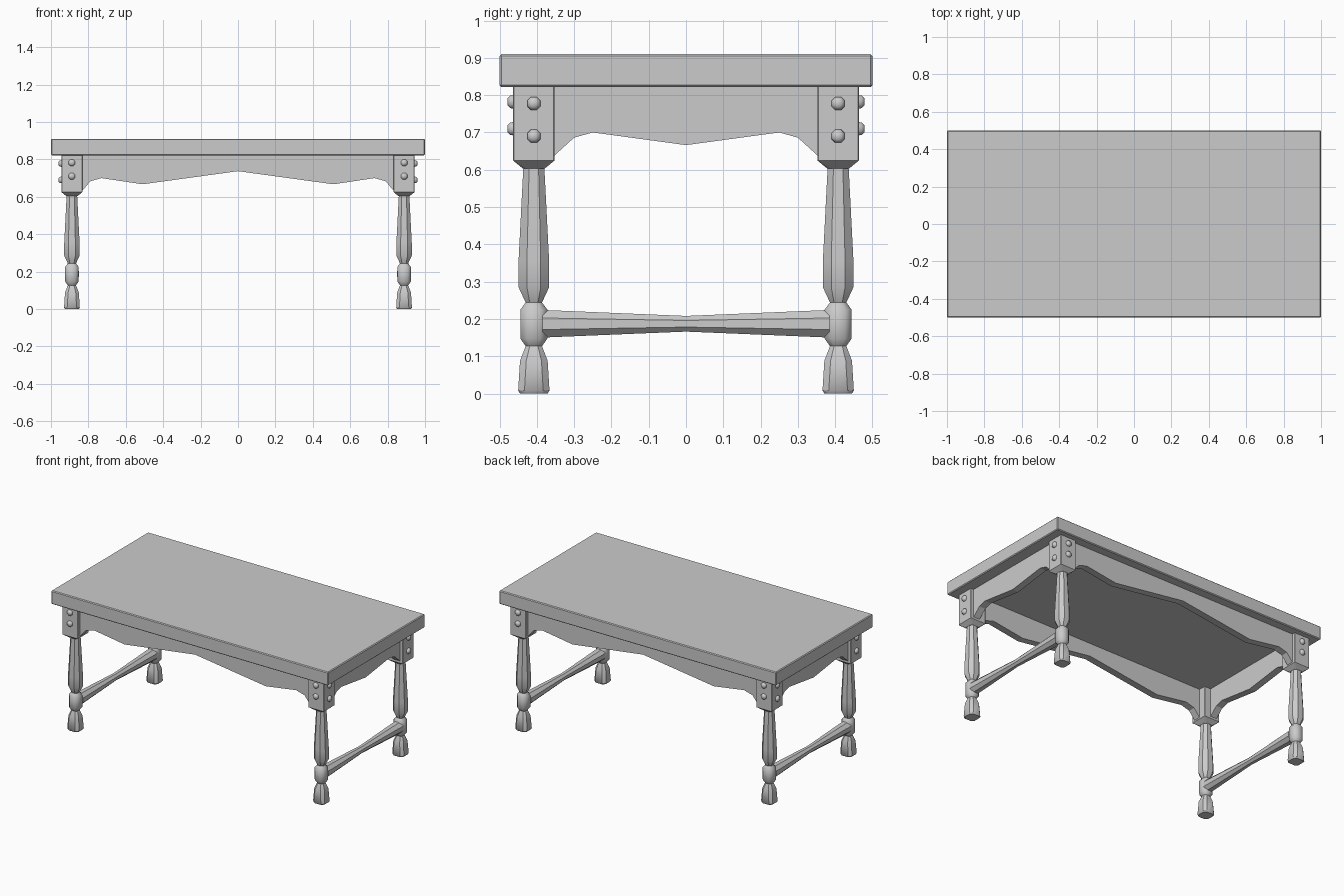
import bpy, bmesh, math
from mathutils import Matrix, Vector

old = bpy.data.objects.get("Cube")
if old:
    bpy.data.objects.remove(old, do_unlink=True)

GREY = (0.6, 0.6, 0.6, 1)
mat = bpy.data.materials.new("plain_grey")
mat.use_nodes = True
mat.diffuse_color = GREY
mat.node_tree.nodes["Principled BSDF"].inputs["Base Color"].default_value = GREY

LEG_X, LEG_Y, POST = 0.888, 0.408, 0.056


def finish(name, bm, smooth=None):
    bmesh.ops.recalc_face_normals(bm, faces=bm.faces)
    mesh = bpy.data.meshes.new(name)
    bm.to_mesh(mesh)
    bm.free()
    mesh.materials.append(mat)
    ob = bpy.data.objects.new(name, mesh)
    bpy.context.collection.objects.link(ob)
    if smooth:
        bpy.ops.object.select_all(action="DESELECT")
        ob.select_set(True)
        bpy.context.view_layer.objects.active = ob
        bpy.ops.object.shade_smooth_by_angle(angle=math.radians(smooth))
    return ob


def octagon(r, cut):
    """Square of half-width r with its corners cut off."""
    c = r * cut
    return [(r, -c), (r, c), (c, r), (-c, r), (-r, c), (-r, -c), (-c, -r), (c, -r)]


def loft(name, sections, matrix, smooth=None):
    """Skin (height, half-width, corner cut) sections along local z."""
    bm = bmesh.new()
    rings = [[bm.verts.new((x, y, z)) for x, y in octagon(r, cut)] for z, r, cut in sections]
    for a, b in zip(rings, rings[1:]):
        for i in range(8):
            j = (i + 1) % 8
            bm.faces.new((a[i], a[j], b[j], b[i]))
    bm.faces.new(rings[0])
    bm.faces.new(rings[-1])
    bm.transform(matrix)
    return finish(name, bm, smooth)


def box(name, center, size, bevel):
    bm = bmesh.new()
    bmesh.ops.create_cube(bm, size=1)
    bm.transform(Matrix.Translation(center) @ Matrix.Diagonal((*size, 1)))
    bmesh.ops.bevel(bm, geom=bm.edges[:], offset=bevel, segments=1, affect="EDGES")
    return finish(name, bm)


def apron(name, half_profile, thickness, matrix):
    """Board with a shaped lower edge, mirrored about its middle."""
    lower = [(-x, z) for x, z in half_profile] + [(x, z) for x, z in half_profile[-2::-1]]
    end = half_profile[0][0]
    outline = lower + [(end, 0.83), (-end, 0.83)]
    bm = bmesh.new()
    face = bm.faces.new([bm.verts.new((x, -thickness / 2, z)) for x, z in outline])
    out = bmesh.ops.extrude_face_region(bm, geom=[face])
    moved = [v for v in out["geom"] if isinstance(v, bmesh.types.BMVert)]
    bmesh.ops.translate(bm, verts=moved, vec=(0, thickness, 0))
    bm.transform(matrix)
    return finish(name, bm)


def peg(name, center, normal):
    """Small domed peg head."""
    turn = Vector((0, 0, 1)).rotation_difference(Vector(normal)).to_matrix().to_4x4()
    sections = [(-0.005, 0.018, 0.45), (0.007, 0.017, 0.45), (0.015, 0.009, 0.45)]
    loft(name, sections, Matrix.Translation(center) @ turn, 50)


# Tabletop
box("tabletop", (0, 0, 0.866), (2, 1, 0.088), 0.005)

# Turned legs, corner posts and pegs
LEG = [(0, 0.037, 0.6), (0.008, 0.042, 0.6), (0.088, 0.037, 0.55), (0.127, 0.022, 0.5),
       (0.147, 0.036, 0.5), (0.225, 0.036, 0.5), (0.244, 0.022, 0.5), (0.285, 0.041, 0.45),
       (0.355, 0.041, 0.45), (0.61, 0.028, 0.45)]
CORNER = [(0.603, 0.029, 0.7), (0.625, POST, 0.95), (0.83, POST, 0.95)]
for sx, side in ((1, "left"), (-1, "right")):
    for sy, end in ((-1, "front"), (1, "back")):
        tag = f"{end}_{side}"
        x, y = sx * LEG_X, sy * LEG_Y
        place = Matrix.Translation((x, y, 0))
        loft(f"{tag}_leg", LEG, place, 40)
        loft(f"{tag}_post", CORNER, place)
        for level, zx, zy in (("upper", 0.778, 0.782), ("lower", 0.69, 0.71)):
            peg(f"{tag}_{level}_side_peg", (x + sx * POST, y, zx), (sx, 0, 0))
            peg(f"{tag}_{level}_face_peg", (x, y + sy * POST, zy), (0, sy, 0))

# Shaped aprons between the posts
LONG = [(0.85, 0.625), (0.83, 0.635), (0.79, 0.683), (0.73, 0.7), (0.51, 0.667), (0, 0.737)]
SHORT = [(0.37, 0.622), (0.355, 0.636), (0.3, 0.686), (0.25, 0.7), (0, 0.666)]
for s, end, side in ((-1, "front", "right"), (1, "back", "left")):
    apron(f"{end}_apron", LONG, 0.045, Matrix.Translation((0, s * (LEG_Y + 0.012), 0)))
    quarter = Matrix.Rotation(math.pi / 2, 4, "Z")
    apron(f"{side}_apron", SHORT, 0.045, Matrix.Translation((s * (LEG_X + 0.012), 0, 0)) @ quarter)

# Waisted stretchers joining front and back legs
STRETCHER = [(-0.385, 0.037, 0.42), (0, 0.021, 0.42), (0.385, 0.037, 0.42)]
for s, side in ((-1, "right"), (1, "left")):
    lay = Matrix.Translation((s * LEG_X, 0, 0.187)) @ Matrix.Rotation(math.pi / 2, 4, "X")
    loft(f"{side}_stretcher", STRETCHER, lay, 30)
